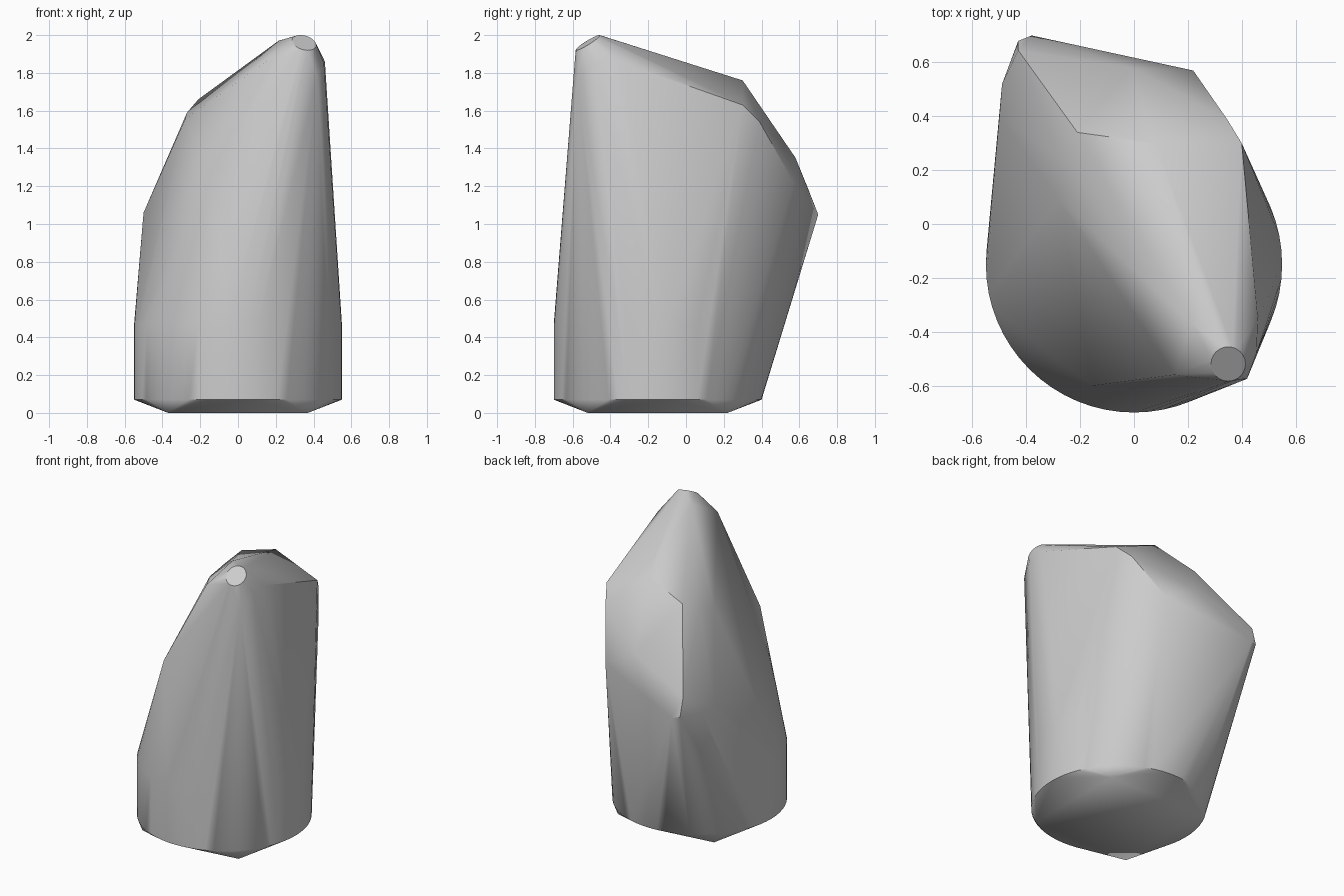
import bpy, bmesh, math
from math import cos, sin, tau

cube = bpy.data.objects.get("Cube")
if cube:
    bpy.data.objects.remove(cube)

grey = bpy.data.materials.new("stone grey")
grey.use_nodes = True
colour = (0.6, 0.6, 0.6, 1)
grey.diffuse_color = colour
grey.node_tree.nodes["Principled BSDF"].inputs["Base Color"].default_value = colour


def ring(cx, cy, r, count, height):
    """Circle of points whose height follows the given function of x and y."""
    pts = []
    for i in range(count):
        x, y = cx + r * cos(tau * i / count), cy + r * sin(tau * i / count)
        pts.append((x, y, height(x, y)))
    return pts


CY = -0.15
# round foot with a square underside
points = ring(0, CY, 0.55, 64, lambda x, y: 0.07)
points += ring(0, CY, 0.55, 64, lambda x, y: 0.47)
points += [(sx * 0.37, CY + sy * 0.37, 0) for sx in (-1, 1) for sy in (-1, 1)]

# tilted round tip
points += ring(0.35, -0.52, 0.064, 24,
               lambda x, y: 1.96 + 0.6 * (y + 0.52) - 0.2 * (x - 0.35))

# shoulders just below the tip
points += [(0.46, -0.35, 1.86), (0.42, -0.575, 1.78), (0.455, -0.48, 1.85),
           (0.215, -0.37, 1.97), (0.15, -0.56, 1.86), (-0.15, -0.6, 1.27)]

# sloping roof corners
points += [(-0.21, 0.34, 1.66), (0.08, 0.3, 1.76), (0.4, 0.3, 1.63),
           (0.345, 0.39, 1.54), (-0.27, 0.24, 1.59), (-0.28, 0.09, 1.555)]

# overhanging back corners
points += [(0.22, 0.57, 1.22), (-0.01, 0.58, 1.35), (-0.43, 0.645, 1.19),
           (-0.38, 0.7, 1.05), (-0.43, 0.68, 1.06), (-0.45, 0.57, 1.15),
           (-0.49, 0.52, 1.05), (-0.5, 0.4, 1.06)]

# wrap the points in one solid
bm = bmesh.new()
for p in points:
    bm.verts.new(p)
hull = bmesh.ops.convex_hull(bm, input=bm.verts[:])
loose = {g for g in hull["geom_interior"] + hull["geom_unused"]
         if isinstance(g, bmesh.types.BMVert)}
bmesh.ops.delete(bm, geom=list(loose), context="VERTS")
bmesh.ops.dissolve_limit(bm, angle_limit=math.radians(0.5),
                         verts=bm.verts[:], edges=bm.edges[:])
bmesh.ops.recalc_face_normals(bm, faces=bm.faces[:])

mesh = bpy.data.meshes.new("faceted_stone")
bm.to_mesh(mesh)
bm.free()
mesh.materials.append(grey)
stone = bpy.data.objects.new("faceted_stone", mesh)
bpy.context.collection.objects.link(stone)

bpy.ops.object.select_all(action="DESELECT")
stone.select_set(True)
bpy.context.view_layer.objects.active = stone
bpy.ops.object.shade_smooth_by_angle(angle=math.radians(35))
